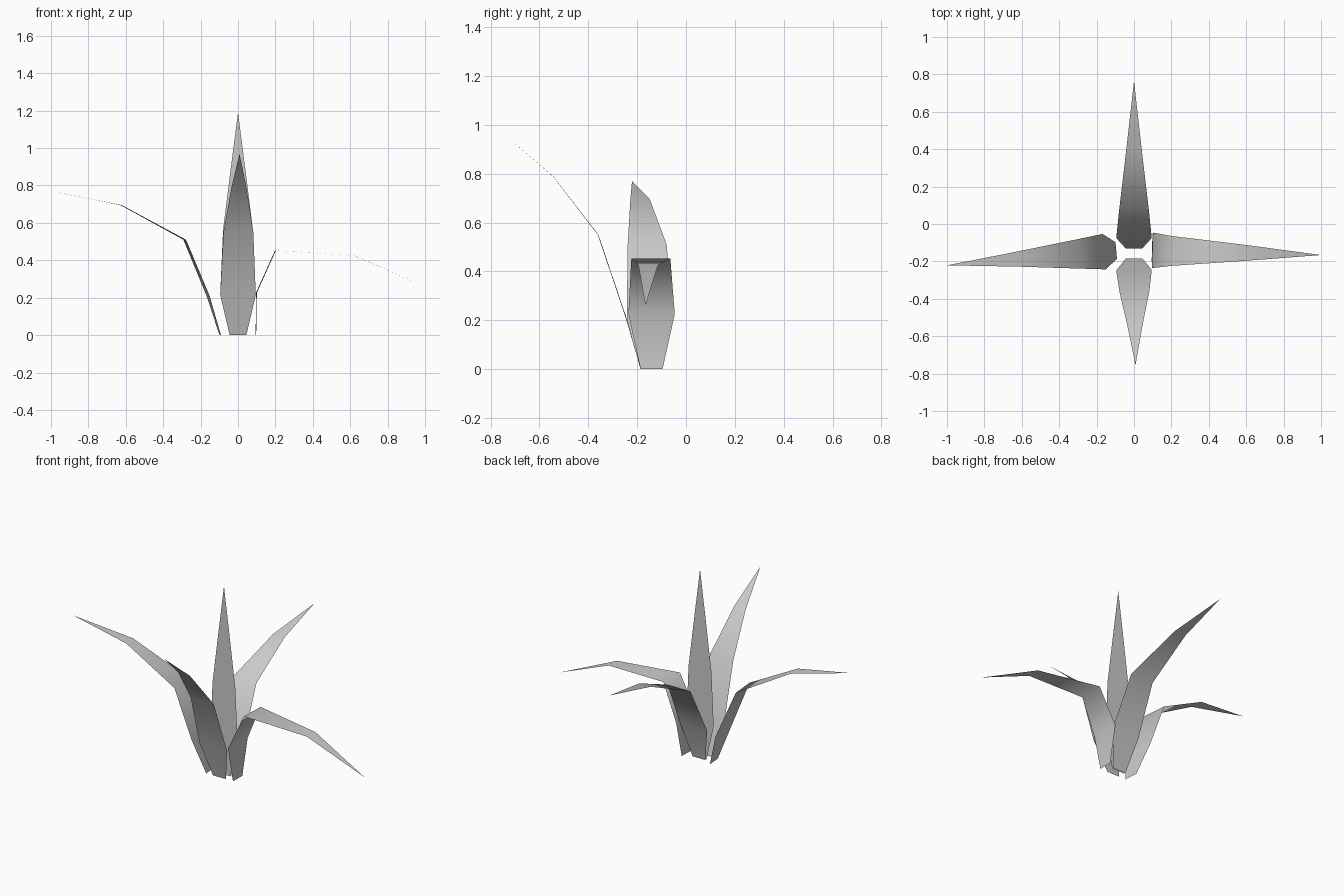
import bpy
from mathutils import Vector

if "Cube" in bpy.data.objects:
    bpy.data.objects.remove(bpy.data.objects["Cube"])

# half widths of a leaf blade from base to its pointed tip
HALF = [0.045, 0.095, 0.08, 0.04, 0.0]


def leaf(name, spine, side):
    """Flat blade: rows of two points across a bent spine, ending in a point."""
    side = Vector(side).normalized()
    verts = []
    for p, h in zip(spine[:-1], HALF):
        verts += [Vector(p) - side * h, Vector(p) + side * h]
    verts.append(Vector(spine[-1]))
    n = len(verts) - 1
    faces = [(i, i + 1, i + 3, i + 2) for i in range(0, n - 2, 2)]
    faces.append((n - 2, n - 1, n))
    mesh = bpy.data.meshes.new(name)
    mesh.from_pydata([tuple(v) for v in verts], [], faces)
    mesh.polygons.foreach_set("use_smooth", [True] * len(mesh.polygons))
    ob = bpy.data.objects.new(name, mesh)
    bpy.context.collection.objects.link(ob)
    return ob


# upright centre leaf
leaf("centre_leaf", [(0, -0.14, z) for z in (0, 0.22, 0.56, 0.88, 1.19)], (1, 0, 0))

# front leaf
leaf("front_leaf", [(0, -0.185, 0), (0, -0.247, 0.215), (0.002, -0.36, 0.55),
                    (0.005, -0.545, 0.79), (0.008, -0.755, 0.97)], (1, 0.015, 0))

# back leaf
leaf("back_leaf", [(0, -0.13, 0), (0, -0.075, 0.22), (0, 0.07, 0.52),
                   (0, 0.41, 0.668), (0, 0.765, 0.737)], (-1, 0, 0))

# left leaf
leaf("left_leaf", [(-0.095, -0.142, 0), (-0.16, -0.148, 0.21), (-0.285, -0.159, 0.51),
                   (-0.625, -0.188, 0.695), (-1.0, -0.221, 0.77)], (0.088, -1, 0))

# right leaf
leaf("right_leaf", [(0.096, -0.141, 0), (0.098, -0.141, 0.225), (0.2, -0.144, 0.452),
                    (0.62, -0.155, 0.425), (1.0, -0.166, 0.26)], (0.028, 1, 0))
